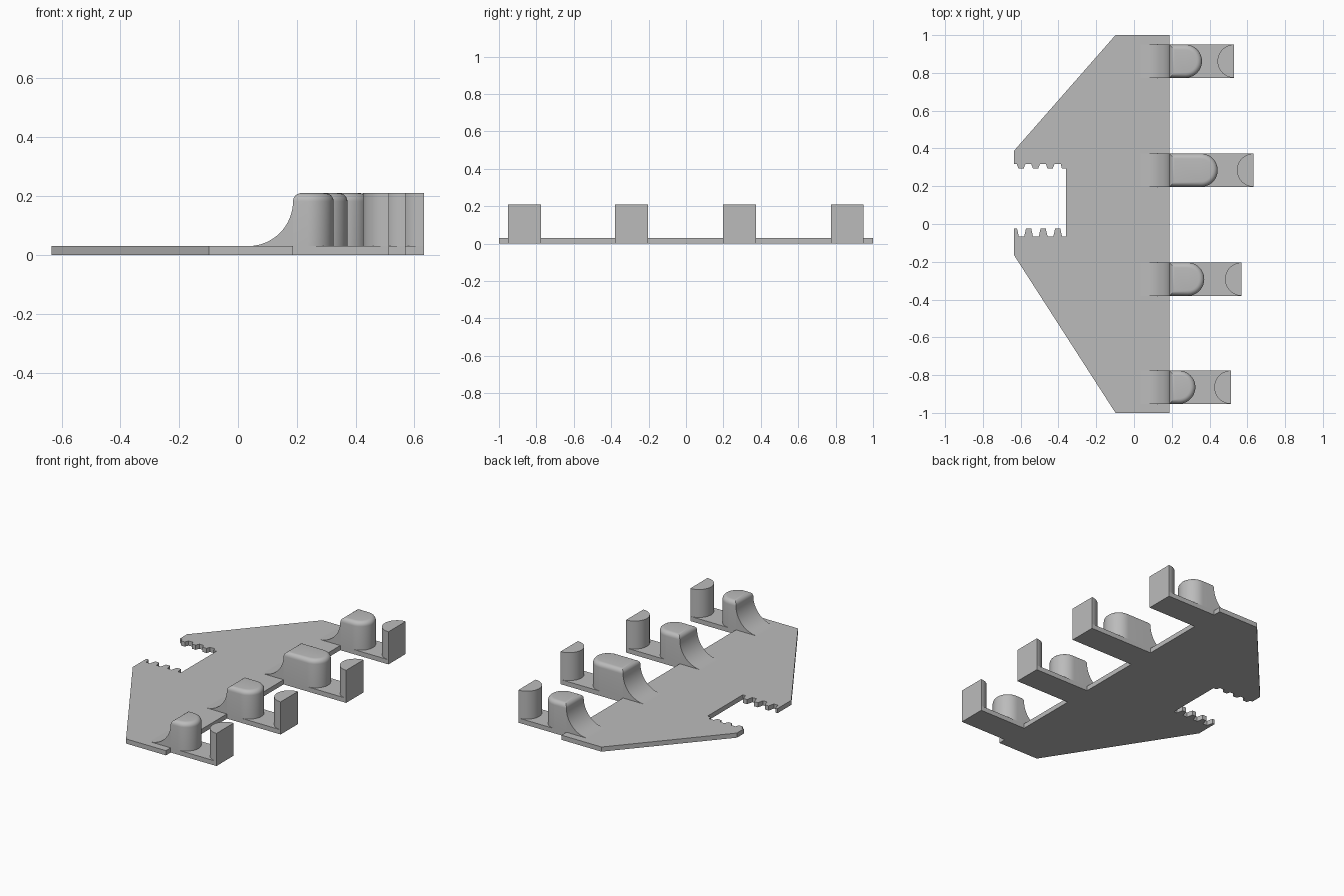
import bpy, bmesh, math
from mathutils import Vector

cube = bpy.data.objects.get("Cube")
if cube:
    bpy.data.objects.remove(cube, do_unlink=True)

BASE, TOP, R, EDGE = 0.03, 0.21, 0.088, 0.187

grey = bpy.data.materials.new("plain grey")
grey.use_nodes = True
grey.diffuse_color = (0.5, 0.5, 0.5, 1)
grey.node_tree.nodes["Principled BSDF"].inputs["Base Color"].default_value = (0.5, 0.5, 0.5, 1)


def prism(name, points, direction, round_top=0.0):
    """Extrude a closed 3D outline along a direction, optionally rounding its top rim."""
    bm = bmesh.new()
    face = bm.faces.new([bm.verts.new(p) for p in points])
    moved = bmesh.ops.extrude_face_region(bm, geom=[face])["geom"]
    bmesh.ops.translate(bm, vec=Vector(direction),
                        verts=[v for v in moved if isinstance(v, bmesh.types.BMVert)])
    bmesh.ops.recalc_face_normals(bm, faces=bm.faces[:])
    if round_top:
        rim = [e for e in bm.edges if all(v.co.z > TOP - 0.001 for v in e.verts)]
        bmesh.ops.bevel(bm, geom=rim, offset=round_top, segments=6, profile=0.5,
                        affect='EDGES', clamp_overlap=True)
    mesh = bpy.data.meshes.new(name)
    bm.to_mesh(mesh)
    bm.free()
    obj = bpy.data.objects.new(name, mesh)
    bpy.context.collection.objects.link(obj)
    mesh.materials.append(grey)
    bpy.ops.object.select_all(action='DESELECT')
    obj.select_set(True)
    bpy.context.view_layer.objects.active = obj
    bpy.ops.object.shade_smooth_by_angle(angle=math.radians(30))
    return obj


def arc(cx, cy, r, start, end, steps=24):
    angles = [math.radians(start + (end - start) * i / steps) for i in range(steps + 1)]
    return [(cx + r * math.cos(a), cy + r * math.sin(a)) for a in angles]


def teeth(first, count, valley, tip):
    """Row of tapered teeth running towards +x."""
    row = []
    for i in range(count):
        x = first + i * 0.077
        row += [(x - 0.023, valley), (x - 0.014, tip), (x + 0.014, tip), (x + 0.023, valley)]
    return row


# Each finger: centre y, outer end x, rounded tip x of the inner post
fingers = {
    "back": (0.862, 0.53, 0.36),
    "upper_middle": (0.285, 0.633, 0.443),
    "lower_middle": (-0.292, 0.57, 0.372),
    "front": (-0.864, 0.513, 0.325),
}

# Base plate with the toothed notch and finger strips in one outline
outline = [(-0.635, -0.165), (-0.098, -1), (EDGE, -1)]
for y, end, tip in reversed(list(fingers.values())):
    outline += [(EDGE, y - R), (end, y - R), (end, y + R), (EDGE, y + R)]
outline += [(EDGE, 1), (-0.098, 1), (-0.635, 0.388), (-0.635, 0.318)]
outline += teeth(-0.598, 3, 0.318, 0.294)
outline += [(-0.388, 0.318), (-0.382, 0.294), (-0.36, 0.294), (-0.36, -0.065)]
outline += reversed(teeth(-0.558, 3, -0.065, -0.025))
outline += [(-0.61, -0.065), (-0.619, -0.025), (-0.635, -0.025)]
prism("base_plate", [(x, y, 0) for x, y in outline], (0, 0, BASE))

for label, (y, end, tip) in fingers.items():
    # Inner post: rounded tip, flat back, softened rim
    shape = [(EDGE, y - R)] + arc(tip - R, y, R, -90, 90) + [(EDGE, y + R)]
    prism(label + "_inner_post", [(px, py, BASE) for px, py in shape],
          (0, 0, TOP - BASE), round_top=0.028)

    # Curved ramp rising from the plate to the inner post
    rise = 0.152
    curve = arc(EDGE - rise, BASE + rise, rise, -90, 0, 16) + [(EDGE, BASE)]
    prism(label + "_ramp", [(px, y - R, pz) for px, pz in curve], (0, 2 * R, 0))

    # Outer post: half round facing the inner post
    shape = arc(end, y, R, 90, 270)
    prism(label + "_outer_post", [(px, py, BASE) for px, py in shape], (0, 0, TOP - BASE))
